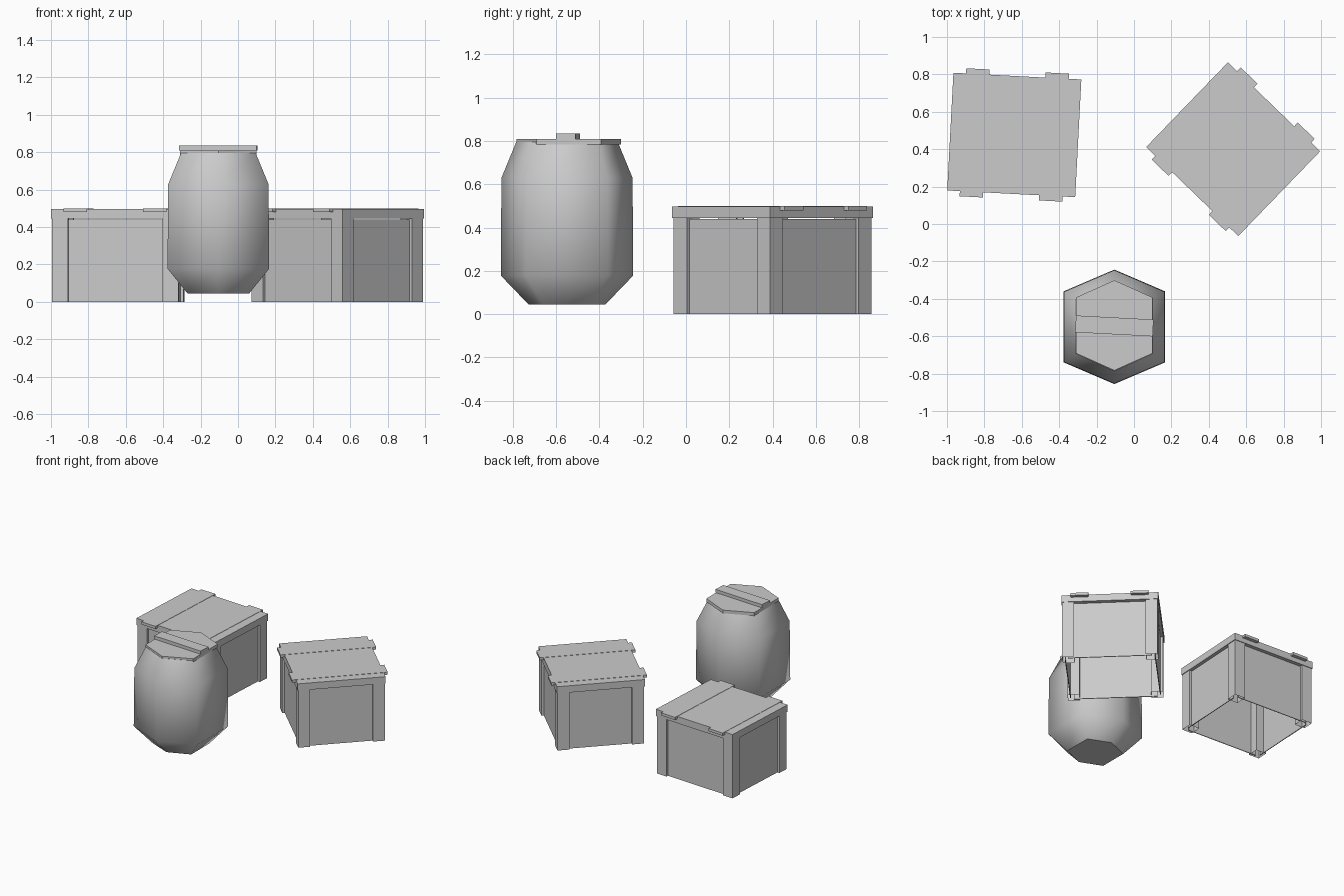
import bpy
import bmesh
from math import radians
from mathutils import Matrix, Vector

cube = bpy.data.objects.get("Cube")
if cube:
    bpy.data.objects.remove(cube, do_unlink=True)

grey = bpy.data.materials.new("plain_grey")
grey.use_nodes = True
grey.diffuse_color = (0.6, 0.6, 0.6, 1)
grey.node_tree.nodes["Principled BSDF"].inputs["Base Color"].default_value = (0.6, 0.6, 0.6, 1)


def finish(name, bm, matrix=Matrix()):
    mesh = bpy.data.meshes.new(name)
    bm.to_mesh(mesh)
    bm.free()
    mesh.materials.append(grey)
    obj = bpy.data.objects.new(name, mesh)
    obj.matrix_world = matrix
    bpy.context.collection.objects.link(obj)
    return obj


def box(name, size, centre, matrix, open_bottom=False):
    bm = bmesh.new()
    bmesh.ops.create_cube(bm, size=1)
    bmesh.ops.scale(bm, vec=size, verts=bm.verts)
    bmesh.ops.translate(bm, vec=centre, verts=bm.verts)
    if open_bottom:
        bm.normal_update()
        low = [f for f in bm.faces if f.normal.z < -0.9]
        bmesh.ops.delete(bm, geom=low, context='FACES')
    return finish(name, bm, matrix)


def placed(x, y, angle):
    return Matrix.Translation((x, y, 0)) @ Matrix.Rotation(radians(angle), 4, 'Z')


def crate(prefix, matrix):
    w, d = 0.685, 0.63            # lid width and depth
    post, inset, recess = 0.085, 0.005, 0.02
    px, py = w / 2 - inset, d / 2 - inset
    box(prefix + "_lid", (w, d, 0.053), (0, 0, 0.4715), matrix)
    for side, sx in (("left", 1), ("right", -1)):
        # Lid batten, overhanging both ends
        box(f"{prefix}_{side}_batten", (0.125, d + 0.055, 0.02),
            (sx * 0.2125, 0, 0.49), matrix)
        # Side wall
        box(f"{prefix}_{side}_wall", (0.006, 2 * py - post, 0.44),
            (sx * (px - recess), 0, 0.22), matrix)
        for end, sy in (("front", -1), ("back", 1)):
            box(f"{prefix}_{end}_{side}_post", (post, post, 0.446),
                (sx * (px - post / 2), sy * (py - post / 2), 0.223), matrix, True)
    for end, sy in (("front", -1), ("back", 1)):
        box(f"{prefix}_{end}_wall", (2 * px - post, 0.006, 0.44),
            (0, sy * (py - recess), 0.22), matrix)


def hex_stack(name, rings, matrix, smooth):
    """Six-sided body from rings of (half width, half depth, height)."""
    bm = bmesh.new()
    shape = ((0, 1), (-1, 0.62), (-1, -0.62), (0, -1), (1, -0.62), (1, 0.62))
    loops = [[bm.verts.new(Vector((x * rx, y * ry, z))) for x, y in shape]
             for rx, ry, z in rings]
    for low, high in zip(loops, loops[1:]):
        for i in range(6):
            j = (i + 1) % 6
            f = bm.faces.new((low[i], low[j], high[j], high[i]))
            f.smooth = smooth
    for loop in (loops[0], loops[-1]):
        cap = bm.faces.new(loop)
        for e in cap.edges:
            e.smooth = False
    bmesh.ops.recalc_face_normals(bm, faces=bm.faces)
    return finish(name, bm, matrix)


# Two matching crates
crate("left_crate", placed(0.53, 0.4, -44))
crate("right_crate", placed(-0.64, 0.476, -3))

# Barrel with lid and handle board
spot = placed(-0.105, -0.55, 0)
hex_stack("barrel_body", [(0.165, 0.178, 0.045), (0.272, 0.306, 0.178),
                          (0.268, 0.303, 0.63), (0.2, 0.235, 0.795)], spot, True)
hex_stack("barrel_lid", [(0.205, 0.241, 0.785), (0.205, 0.241, 0.81)],
          placed(-0.105, -0.542, 0), False)
box("barrel_lid_board", (0.415, 0.09, 0.026), (0, 0, 0.822), placed(-0.105, -0.545, -3))
